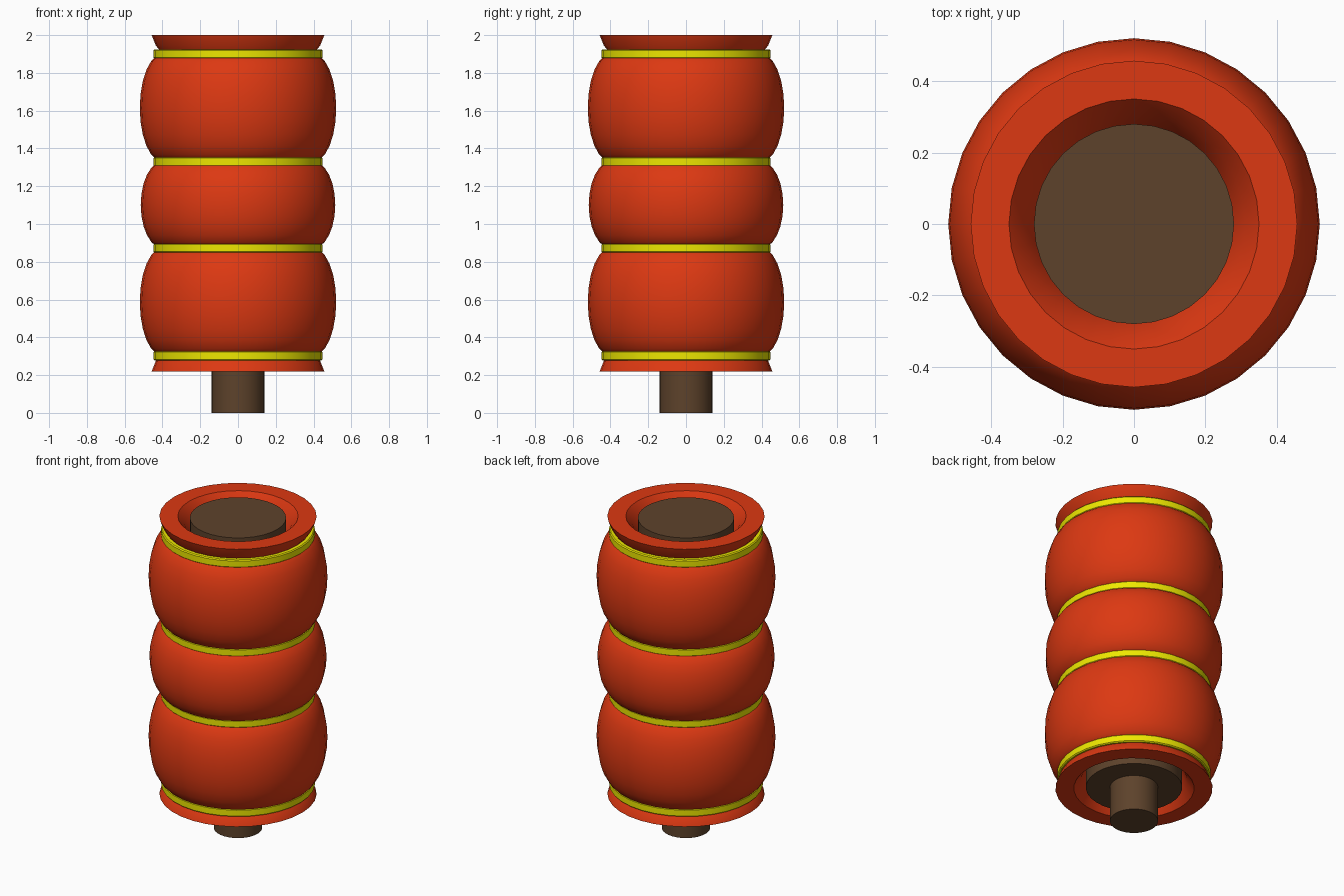
import bpy, bmesh, math

if "Cube" in bpy.data.objects:
    bpy.data.objects.remove(bpy.data.objects["Cube"])

N = 32  # sides of every turned part


def material(name, color):
    m = bpy.data.materials.new(name)
    m.diffuse_color = (*color, 1)
    m.use_nodes = True
    m.node_tree.nodes["Principled BSDF"].inputs["Base Color"].default_value = m.diffuse_color
    return m


RED = material("red", (0.72, 0.04, 0.006))
YELLOW = material("yellow", (0.85, 0.8, 0.0))
BROWN = material("brown", (0.11, 0.055, 0.024))


def lathe(name, profile, mat, closed=False):
    """Turn an (r, z) profile round the z axis; r = 0 makes a pole."""
    bm = bmesh.new()
    vs = [bm.verts.new((r, 0, z)) for r, z in profile]
    pairs = list(zip(vs, vs[1:])) + ([(vs[-1], vs[0])] if closed else [])
    edges = [bm.edges.new(p) for p in pairs]
    bmesh.ops.spin(bm, geom=vs + edges, cent=(0, 0, 0), axis=(0, 0, 1),
                   angle=2 * math.pi, steps=N)
    bmesh.ops.remove_doubles(bm, verts=bm.verts, dist=1e-4)
    bmesh.ops.recalc_face_normals(bm, faces=bm.faces)
    me = bpy.data.meshes.new(name)
    bm.to_mesh(me)
    bm.free()
    ob = bpy.data.objects.new(name, me)
    bpy.context.collection.objects.link(ob)
    me.materials.append(mat)
    bpy.ops.object.select_all(action='DESELECT')
    ob.select_set(True)
    bpy.context.view_layer.objects.active = ob
    bpy.ops.object.shade_smooth_by_angle(angle=math.radians(40))
    return ob


GROOVES = [0.3025, 0.8725, 1.33, 1.90]
BULGES = [0.52, 0.515, 0.52]
GROOVE_R = 0.40

# Padded sleeve: flared rims, three elliptical bulges, tapered end recesses
profile = [(0.28, 0.34), (0.31, 0.27), (0.35, 0.22), (0.457, 0.22), (0.435, 0.275)]
for lo, hi, big in zip(GROOVES, GROOVES[1:], BULGES):
    mid, half = (lo + hi) / 2, (hi - lo) / 2
    for i in range(13):
        a = math.pi * (i / 12 - 0.5)
        profile.append((GROOVE_R + (big - GROOVE_R) * math.cos(a), mid + half * math.sin(a)))
profile += [(0.435, 1.945), (0.457, 2.0), (0.35, 2.0), (0.31, 1.95), (0.28, 1.88)]
lathe("padded_sleeve", profile, RED)

# Yellow straps seated in the grooves
for i, z in enumerate(GROOVES):
    h, b = 0.025, 0.006
    lathe(f"strap_{i + 1}", [(0.39, z - h), (0.447 - b, z - h), (0.447, z - h + b),
                             (0.447, z + h - b), (0.447 - b, z + h), (0.39, z + h)],
          YELLOW, closed=True)

# Inner core and the mounting shaft below it
lathe("core", [(0, 0.225), (0.28, 0.225), (0.28, 1.99), (0, 1.99)], BROWN)
lathe("shaft", [(0, 0), (0.14, 0), (0.14, 0.3), (0, 0.3)], BROWN)
